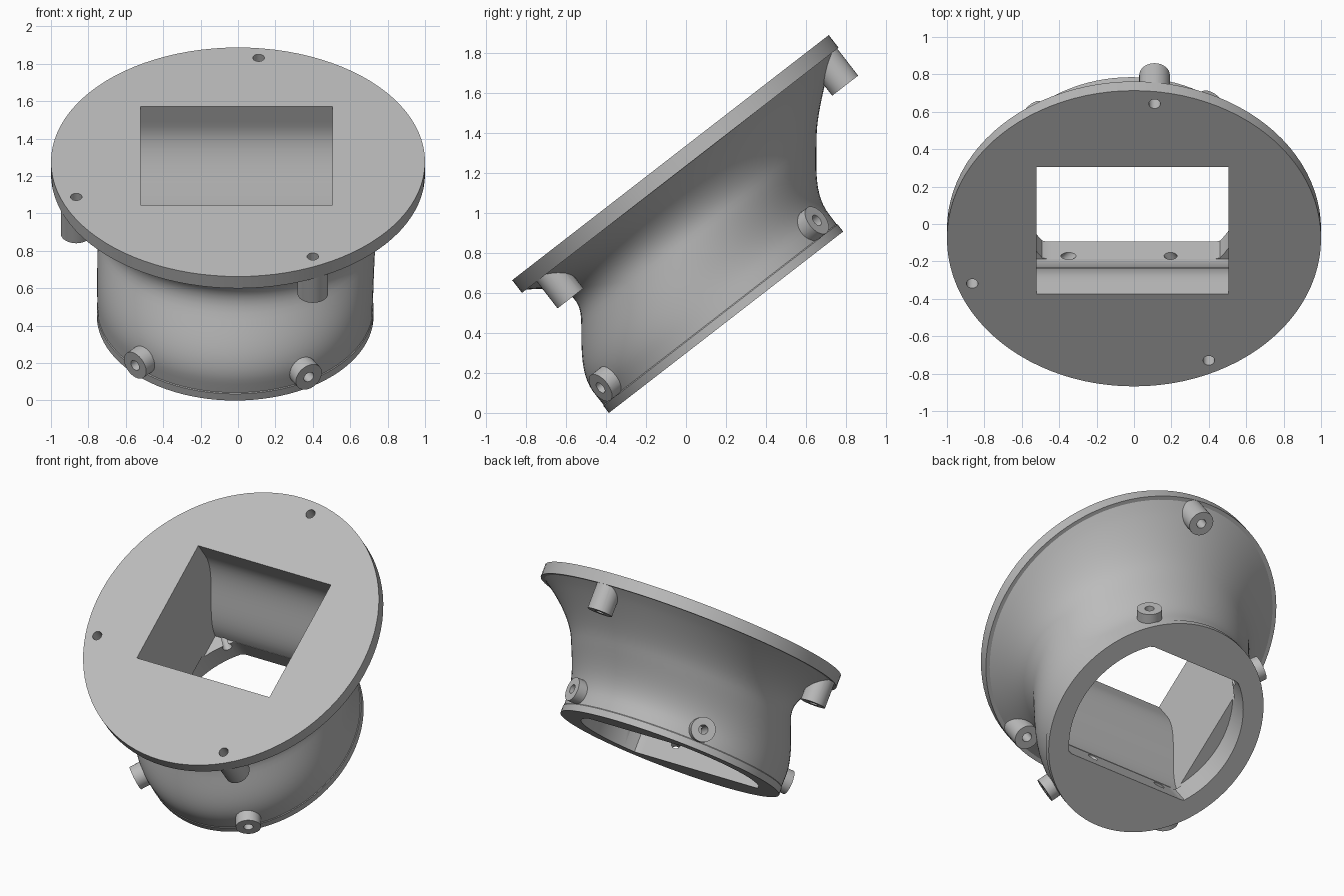
import bpy, bmesh, math
from mathutils import Matrix, Vector

cube = bpy.data.objects.get("Cube")
if cube:
    bpy.data.objects.remove(cube, do_unlink=True)

# Local frame: origin at the centre of the flange's top face, z along its axis
TILT = Matrix.Translation((0, -0.0775, 1.275)) @ Matrix.Rotation(math.radians(37.75), 4, 'X')
DEPTH = -0.82
SHIFT = Vector((-0.015, -0.284))

grey = bpy.data.materials.new("plain grey")
grey.use_nodes = True
grey.diffuse_color = (0.5, 0.5, 0.5, 1)
grey.node_tree.nodes["Principled BSDF"].inputs["Base Color"].default_value = (0.5, 0.5, 0.5, 1)


def slide(w):
    """Sideways offset of the neck centre at depth w."""
    t = min(max((-0.13 - w) / 0.57, 0), 1)
    return SHIFT * (0.5 - 0.5 * math.cos(math.pi * t))


def loft(name, rings):
    """Closed solid through rings of equal point count, top to bottom."""
    bm = bmesh.new()
    rows = [[bm.verts.new(p) for p in ring] for ring in rings]
    n = len(rows[0])
    for a, b in zip(rows, rows[1:]):
        for i in range(n):
            j = (i + 1) % n
            bm.faces.new((a[i], b[i], b[j], a[j]))
    bm.faces.new(rows[0])
    bm.faces.new(rows[-1][::-1])
    bmesh.ops.recalc_face_normals(bm, faces=bm.faces)
    mesh = bpy.data.meshes.new(name)
    bm.to_mesh(mesh)
    bm.free()
    mesh.materials.append(grey)
    ob = bpy.data.objects.new(name, mesh)
    bpy.context.collection.objects.link(ob)
    ob.matrix_world = TILT
    return ob


def circle(r, w, centre=(0, 0), n=96):
    return [(centre[0] + r * math.cos(2 * math.pi * i / n),
             centre[1] + r * math.sin(2 * math.pi * i / n), w) for i in range(n)]


def rod(name, start, end, r):
    """Cylinder between two local points."""
    a, b = Vector(start), Vector(end)
    turn = (b - a).to_track_quat('Z', 'Y').to_matrix()
    ring = [turn @ Vector(p) for p in circle(r, 0, n=32)]
    return loft(name, [[b + p for p in ring], [a + p for p in ring]])


def combine(target, tool, operation):
    tool.hide_render = True
    mod = target.modifiers.new(operation.lower(), 'BOOLEAN')
    mod.operation = operation
    mod.solver = 'EXACT'
    mod.object = tool
    bpy.context.view_layer.objects.active = target
    bpy.ops.object.modifier_apply(modifier=mod.name)
    bpy.data.objects.remove(tool, do_unlink=True)


# Flange flaring into an offset round neck, with a slim lip at the foot
rings = [circle(1, 0), circle(1, -0.08)]
for i in range(25):
    w = -0.08 - 0.69 * i / 24
    flare = max(1 - (-0.08 - w) / 0.29, 0) ** 2
    rings.append(circle(0.732 + 0.018 * max(0, 1 + w) + 0.225 * flare, w, slide(w)))
rings += [circle(0.74, -0.775, SHIFT), circle(0.74, DEPTH, SHIFT)]
mount = loft("tilted_flange_mount", rings)

# Bosses: three under the flange, four around the foot
flange_spots = [(0.11, 0.91), (-0.865, -0.305), (0.4, -0.825)]
drills = []
for x, v in flange_spots:
    combine(mount, rod("flange_boss", (x, v, -0.25), (x, v, -0.04), 0.082), 'UNION')
    drills.append(((x, v, -0.4), (x, v, 0.1), 0.031))
for angle in (57, 132, 228, 299.5):
    d = Vector((math.cos(math.radians(angle)), math.sin(math.radians(angle)), 0))
    c = Vector((SHIFT.x, SHIFT.y, -0.695))
    combine(mount, rod("foot_boss", c + d * 0.67, c + d * 0.8, 0.08), 'UNION')
    drills.append((c + d * 0.4, c + d * 0.95, 0.03))

# Rectangular channel that follows the neck's offset
depths = [0.1] + [-0.67 * i / 20 for i in range(21)]
corners = [(-0.52, -0.375), (0.505, -0.375), (0.505, 0.483), (-0.52, 0.483)]
channel = loft("channel_cutter", [[(x, v + slide(w).y, w) for x, v in corners] for w in depths])
combine(mount, channel, 'DIFFERENCE')

# Round bore with two flat sides at the foot
def flatted(w):
    return [(x + SHIFT.x, min(max(v, -0.372), 0.484) + SHIFT.y, w) for x, v, w in circle(0.6, w)]


combine(mount, loft("bore_cutter", [flatted(-0.65), flatted(-0.95)]), 'DIFFERENCE')

# Screw holes
for start, end, r in drills:
    combine(mount, rod("screw_hole_cutter", start, end, r), 'DIFFERENCE')

bpy.ops.object.select_all(action='DESELECT')
mount.select_set(True)
bpy.context.view_layer.objects.active = mount
bpy.ops.object.shade_smooth_by_angle(angle=math.radians(30))
